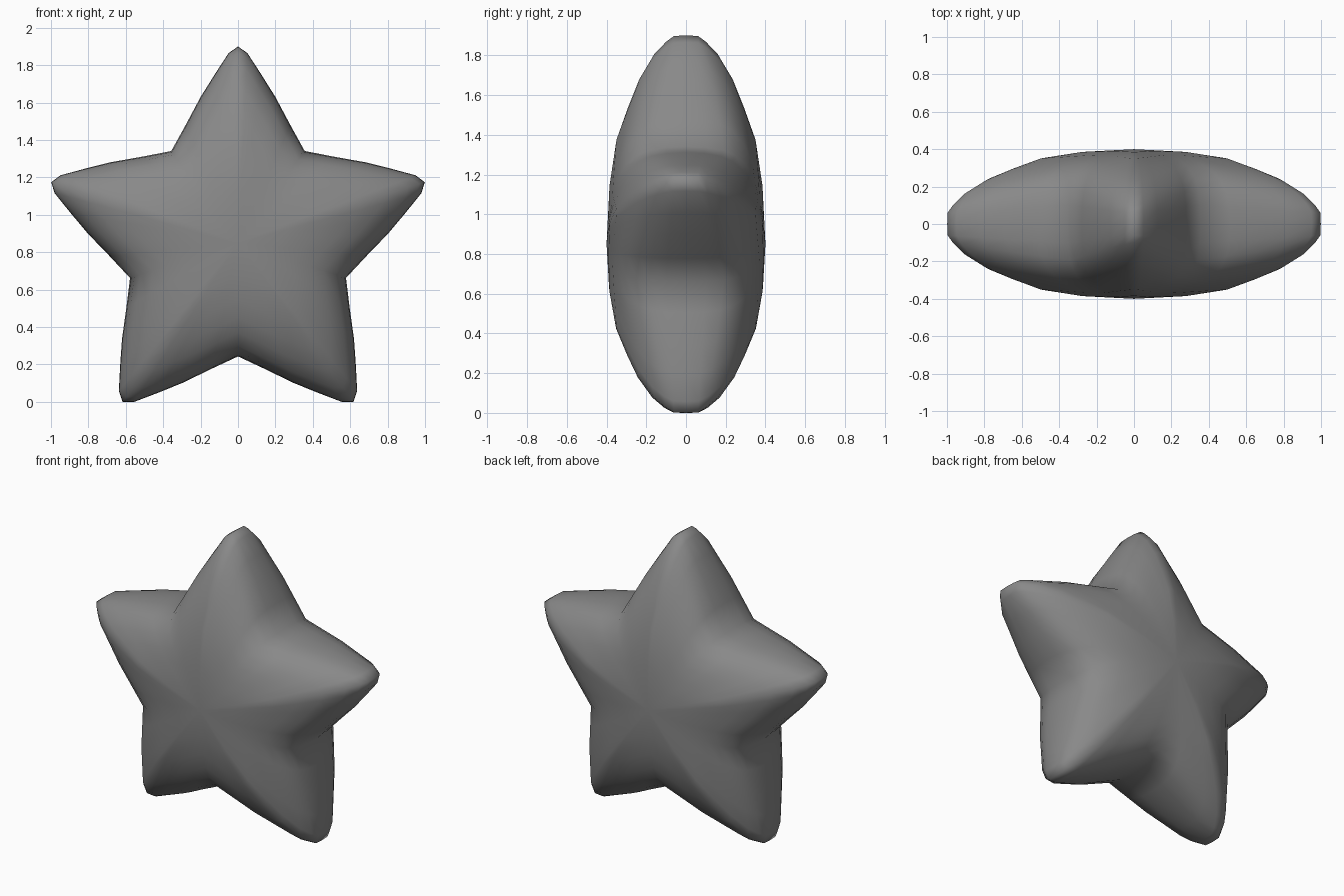
import bpy
import bmesh
import math

cube = bpy.data.objects.get("Cube")
if cube:
    bpy.data.objects.remove(cube)

ARMS = 5
CENTRE_Z = 0.85

# Half of one arm: sideways, outward, blend from tip profile to valley profile
HALF_ARM = [(0, 1.05, 0), (0.05, 1.015, 0.1), (0.125, 0.9, 0.3),
            (0.2, 0.78, 0.55), (0.28, 0.63, 0.8), (0.357, 0.491, 1)]

# Puffed profiles from the rim to the middle: outline scale, depth
TIP = [(1, 0), (0.998, 0.06), (0.97, 0.1), (0.91, 0.16), (0.79, 0.235),
       (0.66, 0.29), (0.5, 0.35), (0.28, 0.385)]
VALLEY = [(1, 0), (0.99, 0.1), (0.96, 0.19), (0.905, 0.25), (0.79, 0.31),
          (0.66, 0.345), (0.5, 0.37), (0.28, 0.39)]
PEAK = 0.4


def star_outline():
    """Closed outline of (x, z, blend), mirrored per arm and turned round."""
    right = HALF_ARM[:-1]
    left = [(-w, u, s) for w, u, s in reversed(HALF_ARM[1:])]
    points = []
    for arm in range(ARMS):
        a = arm * math.tau / ARMS
        for w, u, s in left + right:
            points.append((w * math.cos(a) + u * math.sin(a),
                           u * math.cos(a) - w * math.sin(a), s))
    return points


def add_ring(bm, outline, layer, side):
    (kt, yt), (kv, yv) = TIP[layer], VALLEY[layer]
    ring = []
    for x, z, s in outline:
        k = kt + (kv - kt) * s
        y = yt + (yv - yt) * s
        ring.append(bm.verts.new((x * k, side * y, CENTRE_Z + z * k)))
    return ring


# Star body: rings from the front centre over the rim to the back centre
bm = bmesh.new()
outline = star_outline()
count = len(outline)
layers = len(TIP)
rings = [add_ring(bm, outline, j, -1) for j in range(layers - 1, 0, -1)]
rings += [add_ring(bm, outline, j, 1) for j in range(layers)]
for a, b in zip(rings, rings[1:]):
    for i in range(count):
        n = (i + 1) % count
        bm.faces.new((a[i], a[n], b[n], b[i]))

# Front and back centres
for ring, y in ((rings[0], -PEAK), (rings[-1], PEAK)):
    centre = bm.verts.new((0, y, CENTRE_Z))
    for i in range(count):
        bm.faces.new((centre, ring[i], ring[(i + 1) % count]))
bmesh.ops.recalc_face_normals(bm, faces=bm.faces)
for face in bm.faces:
    face.smooth = True

mesh = bpy.data.meshes.new("star_body")
bm.to_mesh(mesh)
bm.free()
star = bpy.data.objects.new("star_body", mesh)
bpy.context.collection.objects.link(star)

# Plain grey
grey = bpy.data.materials.new("mid_grey")
grey.use_nodes = True
colour = (0.25, 0.25, 0.25, 1)
grey.diffuse_color = colour
grey.node_tree.nodes["Principled BSDF"].inputs["Base Color"].default_value = colour
mesh.materials.append(grey)
